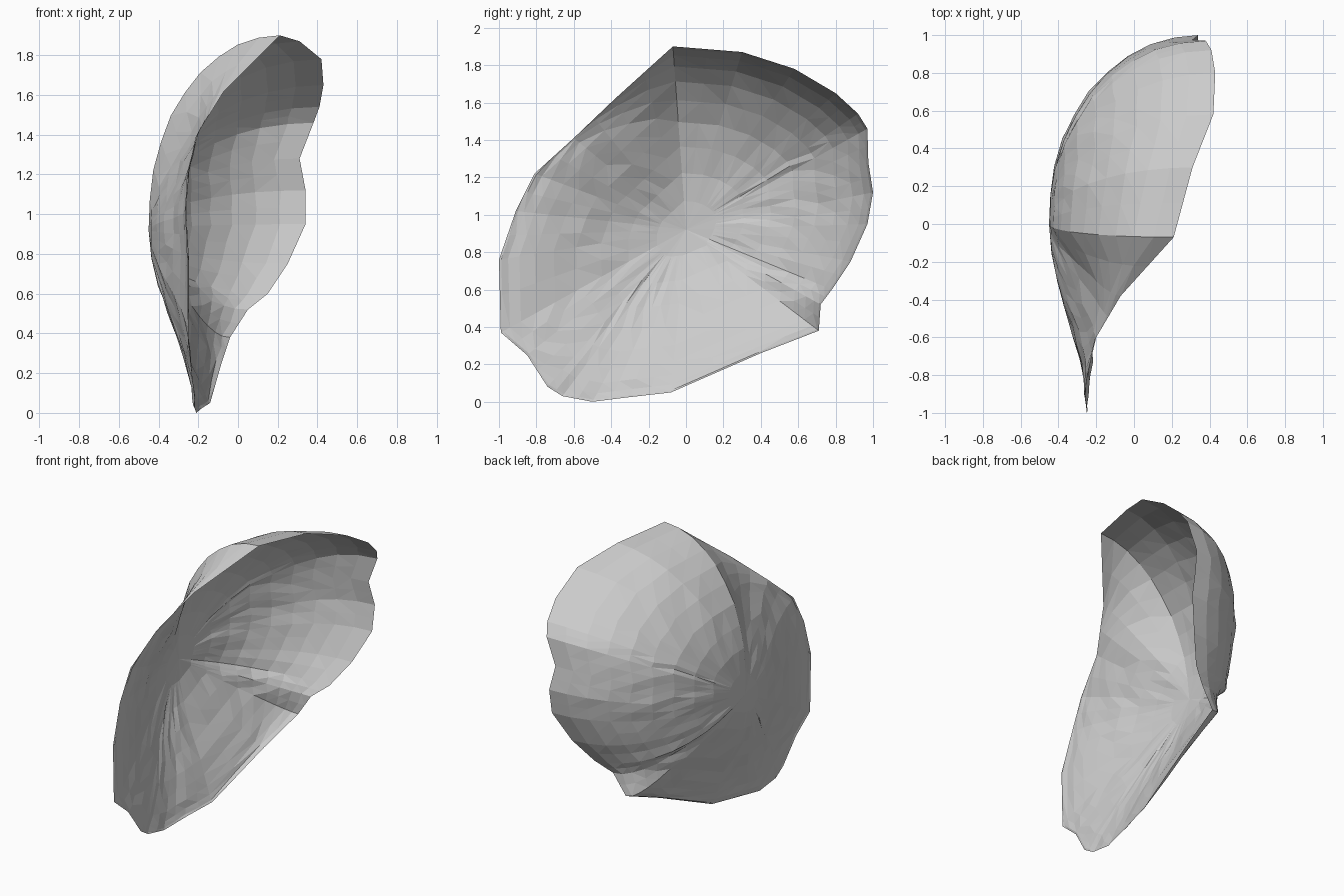
import bpy, bmesh, math, random
from mathutils import Vector

if "Cube" in bpy.data.objects:
    bpy.data.objects.remove(bpy.data.objects["Cube"])
random.seed(4)

# Broken rim of the bowl-like shard, going round: (x, y, z)
RIM = [Vector(p) for p in [
    (0.21, -0.07, 1.90), (0.31, 0.30, 1.87), (0.42, 0.58, 1.78), (0.43, 0.80, 1.65),
    (0.41, 0.92, 1.54), (0.38, 0.97, 1.46), (0.31, 0.975, 1.28), (0.34, 1.0, 1.12),
    (0.34, 0.97, 0.95), (0.25, 0.88, 0.75), (0.15, 0.78, 0.60), (0.05, 0.72, 0.52),
    (-0.04, 0.71, 0.38), (-0.08, 0.40, 0.26), (-0.14, -0.08, 0.05), (-0.18, -0.30, 0.025),
    (-0.21, -0.50, 0.0), (-0.22, -0.66, 0.03), (-0.22, -0.74, 0.08), (-0.24, -0.85, 0.25),
    (-0.25, -0.99, 0.37), (-0.25, -1.0, 0.76), (-0.26, -0.91, 1.02), (-0.25, -0.81, 1.22),
    (-0.20, -0.60, 1.41), (-0.07, -0.38, 1.62)]]
DEEPEST = Vector((-0.45, 0.0, 0.92))
RINGS, SUB = 10, 2


def rim_samples():
    # straight subdivision keeps the chipped corners
    pts = []
    for i, a in enumerate(RIM):
        b = RIM[(i + 1) % len(RIM)]
        pts += [a.lerp(b, k / SUB) for k in range(SUB)]
    return pts


def wall_depth(t, rim_x):
    # high walls curve like an ellipse, the low lip flares out gently
    steep = 1 - (1 - t ** 2.15) ** 0.5
    lip = t ** 2 * (3 - 2 * t)
    w = min(1, max(0, (rim_x + 0.25) / 0.4))
    return w * steep + (1 - w) * lip


# Shell: rings from the deepest point out to the rim
bm = bmesh.new()
rim = rim_samples()
n = len(rim)
centre = bm.verts.new(DEEPEST)
rings = []
for r in range(1, RINGS + 1):
    t = math.sin(math.pi / 2 * r / RINGS)
    ring = []
    for p in rim:
        q = DEEPEST.lerp(p, t)
        q.x = DEEPEST.x + (p.x - DEEPEST.x) * wall_depth(t, p.x)
        if 1 < r < RINGS:
            q.x += random.uniform(-0.006, 0.006)
        ring.append(bm.verts.new(q))
    rings.append(ring)
for i in range(n):
    j = (i + 1) % n
    bm.faces.new((centre, rings[0][i], rings[0][j]))
    for a, b in zip(rings, rings[1:]):
        bm.faces.new((a[i], b[i], b[j], a[j]))
bmesh.ops.triangulate(bm, faces=bm.faces[:])
bmesh.ops.recalc_face_normals(bm, faces=bm.faces[:])

mesh = bpy.data.meshes.new("curved_shell")
bm.to_mesh(mesh)
bm.free()
bpy.context.collection.objects.link(bpy.data.objects.new("curved_shell", mesh))
